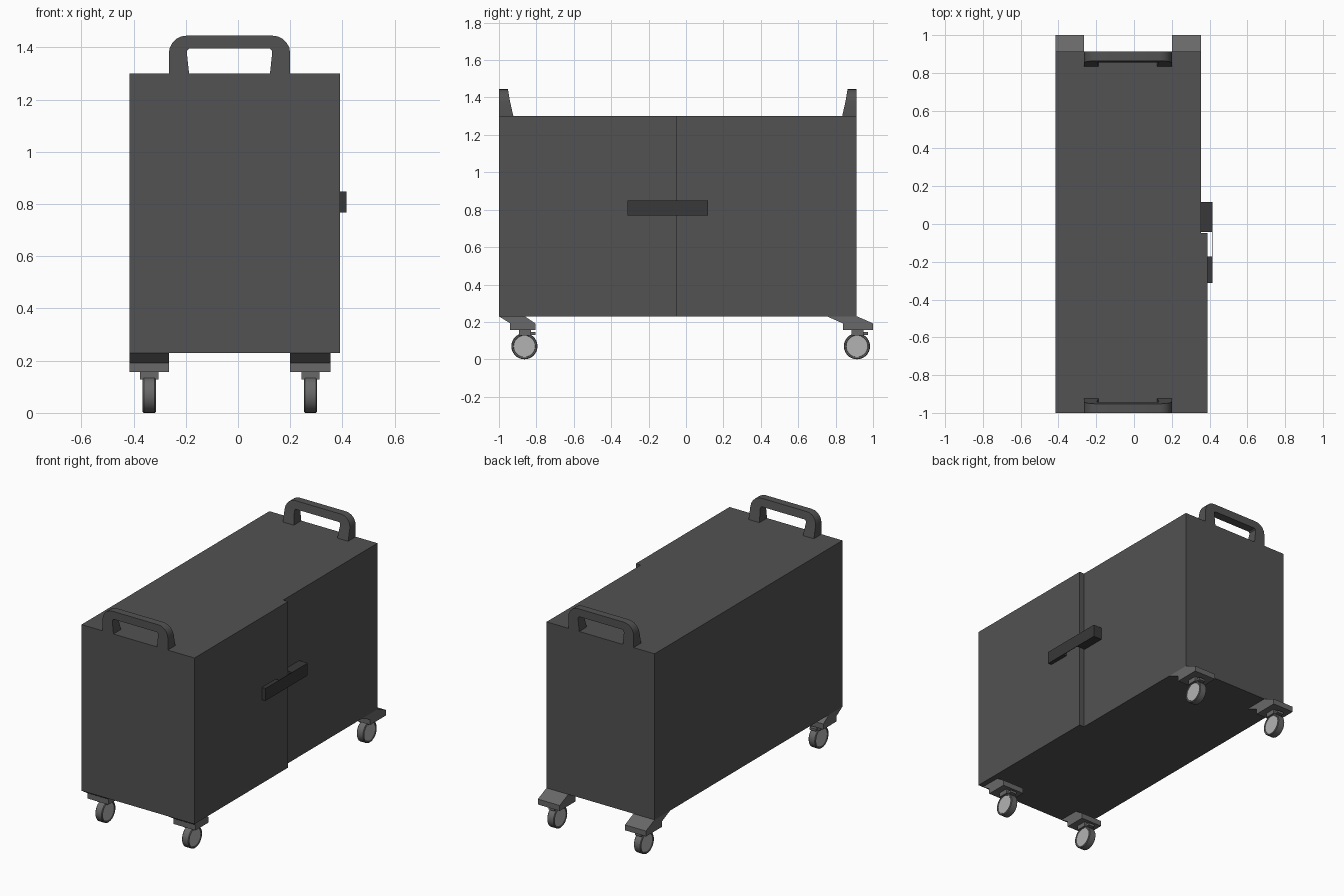
import bpy, bmesh, math
from mathutils import Vector

if "Cube" in bpy.data.objects:
    bpy.data.objects.remove(bpy.data.objects["Cube"])


def material(name, v):
    m = bpy.data.materials.new(name)
    m.diffuse_color = (v, v, v, 1)
    m.use_nodes = True
    m.node_tree.nodes["Principled BSDF"].inputs["Base Color"].default_value = m.diffuse_color
    return m


BODY = material("dark_grey", 0.085)
BLACK = material("near_black", 0.04)
METAL = material("mid_grey", 0.14)
LIGHT = material("light_grey", 0.45)


def finish(bm, name, mat, smooth=False):
    bmesh.ops.recalc_face_normals(bm, faces=bm.faces)
    me = bpy.data.meshes.new(name)
    bm.to_mesh(me)
    bm.free()
    me.materials.append(mat)
    ob = bpy.data.objects.new(name, me)
    bpy.context.collection.objects.link(ob)
    if smooth:
        bpy.ops.object.select_all(action='DESELECT')
        ob.select_set(True)
        bpy.context.view_layer.objects.active = ob
        bpy.ops.object.shade_smooth_by_angle(angle=math.radians(35))
    return ob


def box(name, x0, x1, y0, y1, z0, z1, mat):
    bm = bmesh.new()
    bmesh.ops.create_cube(bm, size=1)
    for v in bm.verts:
        v.co = ((x0 + x1) / 2 + v.co.x * (x1 - x0),
                (y0 + y1) / 2 + v.co.y * (y1 - y0),
                (z0 + z1) / 2 + v.co.z * (z1 - z0))
    return finish(bm, name, mat)


def prism(points, offset):
    bm = bmesh.new()
    face = bm.faces.new([bm.verts.new(p) for p in points])
    base = list(face.verts)
    top = [bm.verts.new(v.co + Vector(offset)) for v in base]
    bm.faces.new(top[::-1])
    for i in range(len(base)):
        j = (i + 1) % len(base)
        bm.faces.new((base[j], base[i], top[i], top[j]))
    return bm, top


# Cabinet: one door side stands slightly proud of the other
plan = [(-.415, -1), (.39, -1), (.39, -.047), (.355, -.047), (.355, .912), (-.415, .912)]
bm, _ = prism([(x, y, .23) for x, y in plan], (0, 0, 1.07))
finish(bm, "cabinet", BODY)

# Door latch: two end blocks joined by a thin face plate
box("latch_block_front", .385, .415, -.313, -.172, .768, .848, BLACK)
box("latch_block_back", .35, .415, -.042, .117, .768, .848, BLACK)
box("latch_plate", .412, .415, -.175, -.04, .768, .848, BLACK)


# Push handles: arched outline, legs thicken towards the cabinet centre
def handle(name, y, inward):
    cx, half, top, r = -.0325, .2325, 1.445, .068
    arc = [(half - r + r * math.cos(a), top - r + r * math.sin(a))
           for a in (math.radians(18 * i) for i in range(6))]
    side = [(.155, 1.30), (half, 1.30)] + arc
    inner = [(.163, 1.375), (.162, 1.388), (.155, 1.395)]
    outline = side + [(-x, z) for x, z in reversed(side)]
    outline += [(-x, z) for x, z in inner] + list(reversed(inner))
    bm, moved = prism([(cx + x, y, z) for x, z in outline], (0, inward * .075, 0))
    for v in moved:
        t = min(1.0, max(0.0, (v.co.z - 1.30) / .145))
        v.co.y = y + inward * (.077 - .029 * t ** .8)
    bm.normal_update()
    bmesh.ops.triangulate(bm, faces=bm.faces[:])
    finish(bm, name, BODY, True)


handle("front_handle", -1, 1)
handle("back_handle", .912, -1)


def lathe_x(profile, centre, name, mat, closed):
    bm = bmesh.new()
    n = 28
    rings = [[bm.verts.new(Vector(centre) + Vector((x, r * math.cos(2 * math.pi * i / n),
              r * math.sin(2 * math.pi * i / n)))) for i in range(n)] for x, r in profile]
    count = len(rings) if closed else len(rings) - 1
    for k in range(count):
        a, b = rings[k], rings[(k + 1) % len(rings)]
        for i in range(n):
            j = (i + 1) % n
            bm.faces.new((a[i], a[j], b[j], b[i]))
    if not closed:
        bm.faces.new(rings[0])
        bm.faces.new(rings[-1])
    finish(bm, name, mat, True)


# Castors: slanted bracket, swivel plate, brake tab, tyre and hub
ends = {"front": (-1, -.863, -.94, -.805, -.864), "back": (.753, .914, .839, 1, .914)}
for end, (t0, t1, b0, b1, wy) in ends.items():
    for side, x0, x1 in (("left", -.415, -.265), ("right", .20, .355)):
        tag = end + "_" + side
        cx = (x0 + x1) / 2
        prof = [(t0, .23), (t1, .23), (b1, .192), (b1, .157), (b0, .157), (b0, .192)]
        bm, _ = prism([(x0, y, z) for y, z in prof], (x1 - x0, 0, 0))
        finish(bm, tag + "_bracket", METAL)
        box(tag + "_swivel", cx - .035, cx + .035, wy - .03, wy + .035, .128, .157, METAL)
        box(tag + "_brake_tab", cx - .022, cx + .022, wy, wy + .06, .13, .145, METAL)
        tyre = [(-.02, .056), (-.024, .059), (-.025, .066), (-.021, .07),
                (.021, .07), (.025, .066), (.024, .059), (.02, .056)]
        lathe_x(tyre, (cx, wy, .07), tag + "_tyre", METAL, True)
        lathe_x([(-.022, .0575), (.022, .0575)], (cx, wy, .07), tag + "_hub", LIGHT, False)
